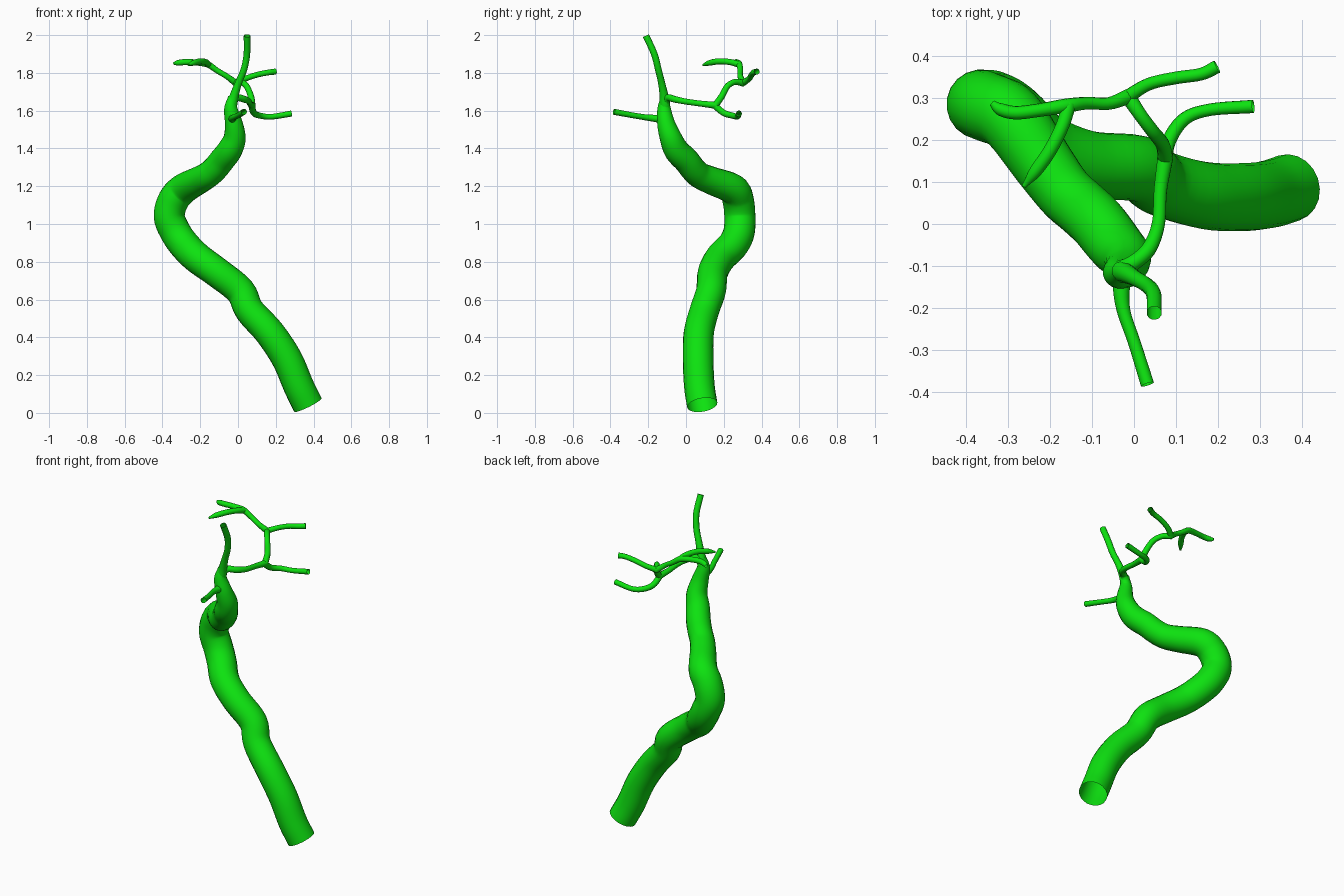
import bpy, bmesh, math
from mathutils import Vector

green = bpy.data.materials.new("vessel green")
green.diffuse_color = (0.004, 0.76, 0.005, 1)


def smooth_path(pts, steps):
    """Catmull-Rom interpolation of (x, y, z, radius) points."""
    p = [Vector(q) for q in pts]
    p = [2 * p[0] - p[1]] + p + [2 * p[-1] - p[-2]]
    p[0][3], p[-1][3] = p[1][3], p[-2][3]
    out = []
    for a, b, c, d in zip(p, p[1:], p[2:], p[3:]):
        for i in range(steps):
            t = i / steps
            out.append(0.5 * (2 * b + (c - a) * t + (2 * a - 5 * b + 4 * c - d) * t * t
                              + (3 * b - a - 3 * c + d) * t ** 3))
    return out + [p[-2]]


def tube(name, pts, sides=12, steps=5):
    """Sweep a round section along a smooth path, leaving the ends open."""
    path = smooth_path(pts, steps)
    pos = [q.to_3d() for q in path]
    bm = bmesh.new()
    rings, side = [], Vector((0.3, 1, 0.2))
    for i, c in enumerate(pos):
        t = (pos[min(i + 1, len(pos) - 1)] - pos[max(i - 1, 0)]).normalized()
        side = (side - t * side.dot(t)).normalized()
        up = t.cross(side)
        ring = []
        for k in range(sides):
            a = 2 * math.pi * k / sides
            ring.append(bm.verts.new(c + path[i][3] * (side * math.cos(a) + up * math.sin(a))))
        rings.append(ring)
    for r, s in zip(rings, rings[1:]):
        for k in range(sides):
            n = (k + 1) % sides
            bm.faces.new((r[k], r[n], s[n], s[k]))
    me = bpy.data.meshes.new(name)
    bm.to_mesh(me)
    bm.free()
    me.materials.append(green)
    ob = bpy.data.objects.new(name, me)
    bpy.context.collection.objects.link(ob)
    bpy.context.view_layer.objects.active = ob
    ob.select_set(True)
    bpy.ops.object.shade_smooth_by_angle(angle=math.radians(60))
    ob.select_set(False)


# Thick winding trunk
tube("trunk", [
    (.37, .086, .042, .081), (.322, .071, .14, .081), (.259, .064, .286, .081),
    (.167, .068, .425, .08), (.061, .098, .543, .078), (.012, .132, .645, .079),
    (-.108, .142, .742, .08), (-.215, .182, .82, .082), (-.283, .248, .888, .083),
    (-.33, .28, .955, .083), (-.364, .285, 1.04, .083), (-.342, .276, 1.126, .083),
    (-.29, .248, 1.185, .081), (-.214, .14, 1.228, .074), (-.165, .075, 1.256, .07),
    (-.124, .038, 1.29, .069), (-.087, .003, 1.335, .069), (-.045, -.05, 1.39, .067),
    (-.018, -.08, 1.455, .059), (-.022, -.105, 1.53, .048), (-.038, -.116, 1.61, .036),
    (-.03, -.112, 1.675, .022)], sides=20)

# Branch rising to the top
tube("upper_branch", [
    (-.035, -.112, 1.62, .03), (-.02, -.117, 1.68, .024), (.004, -.13, 1.75, .019),
    (.032, -.147, 1.82, .018), (.047, -.168, 1.9, .018), (.048, -.212, 1.997, .018)])

# Branch towards the front
tube("front_branch", [
    (-.025, -.1, 1.55, .025), (-.03, -.155, 1.558, .02), (-.024, -.21, 1.564, .016),
    (0, -.28, 1.575, .015), (.032, -.382, 1.594, .016)])

# Branch towards the back, which divides again and again
tube("back_branch", [
    (-.035, -.112, 1.64, .025), (-.005, -.095, 1.668, .019), (.035, -.06, 1.66, .018),
    (.058, 0, 1.648, .016), (.063, .08, 1.637, .016), (.075, .16, 1.628, .019)])
tube("right_twig", [
    (.072, .15, 1.629, .018), (.084, .2, 1.588, .017), (.12, .25, 1.573, .016),
    (.18, .272, 1.568, .015), (.284, .28, 1.585, .016)])
tube("linking_twig", [
    (.075, .155, 1.628, .018), (.068, .19, 1.677, .017), (.045, .22, 1.73, .016),
    (.015, .26, 1.752, .016), (-.015, .305, 1.745, .018)])
tube("rear_twig", [
    (-.02, .3, 1.745, .017), (.035, .333, 1.768, .015), (.1, .348, 1.79, .015),
    (.16, .357, 1.802, .015), (.198, .375, 1.807, .016)])
tube("left_twig", [
    (-.01, .305, 1.745, .018), (-.06, .287, 1.782, .015), (-.11, .288, 1.812, .015),
    (-.16, .282, 1.845, .017), (-.22, .272, 1.855, .016), (-.28, .265, 1.857, .016),
    (-.318, .273, 1.853, .015), (-.338, .288, 1.85, .008)])
tube("left_front_twig", [
    (-.155, .285, 1.843, .017), (-.17, .235, 1.857, .016), (-.2, .175, 1.861, .016),
    (-.235, .125, 1.853, .015), (-.262, .09, 1.842, .006)])
